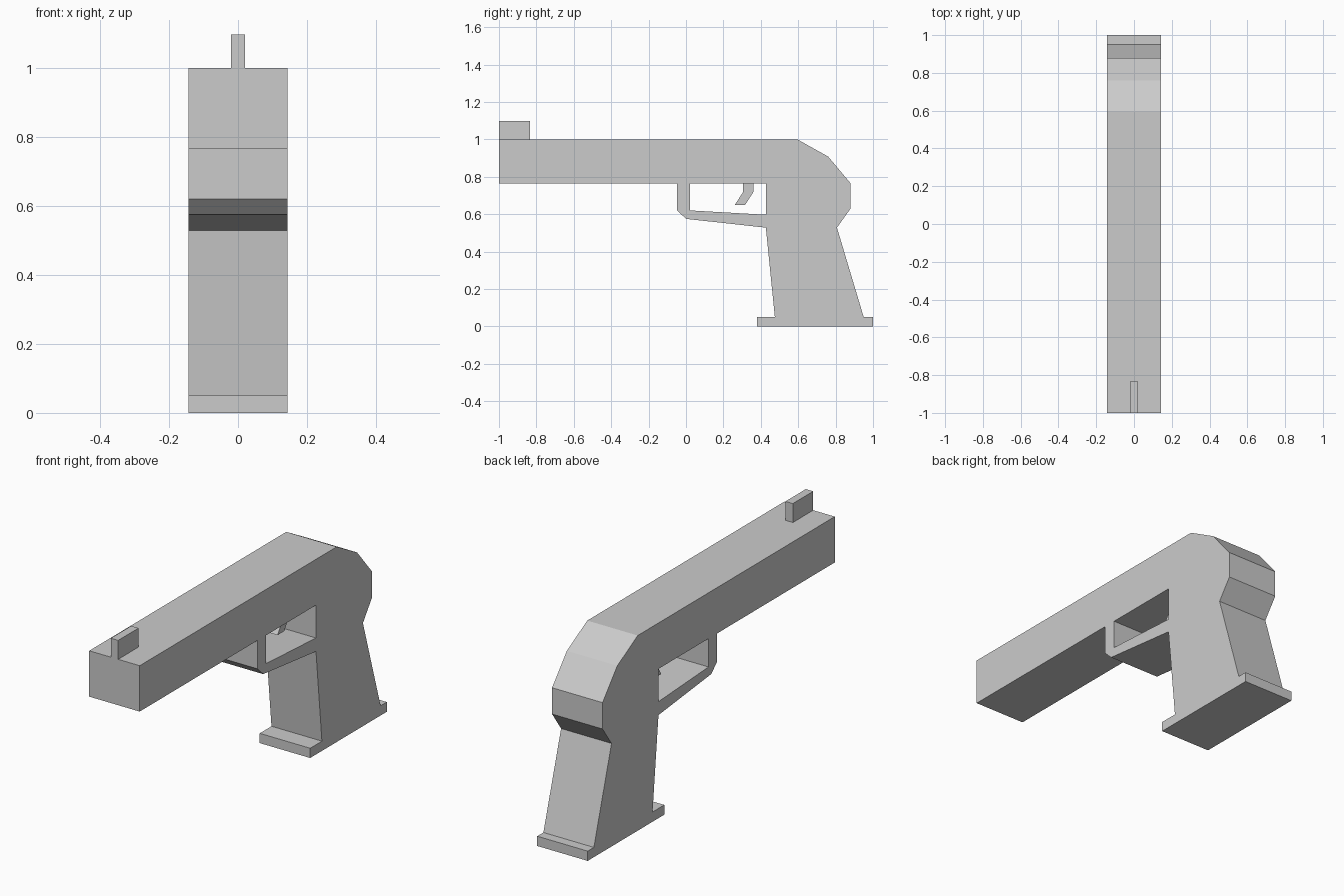
import bpy
import bmesh
from math import radians

if "Cube" in bpy.data.objects:
    bpy.data.objects.remove(bpy.data.objects["Cube"])


def extrude_profile(name, loops, half_width):
    """Fill side-view (y, z) loops (inner loops become holes), extruded along x."""
    curve = bpy.data.curves.new(name, 'CURVE')
    curve.dimensions = '2D'
    curve.fill_mode = 'BOTH'
    curve.extrude = half_width
    for loop in loops:
        spline = curve.splines.new('POLY')
        spline.points.add(len(loop) - 1)
        for point, (y, z) in zip(spline.points, loop):
            point.co = (y, z, 0, 1)
        spline.use_cyclic_u = True
        spline.use_smooth = False
    obj = bpy.data.objects.new(name, curve)
    obj.rotation_euler = (radians(90), 0, radians(90))
    bpy.context.collection.objects.link(obj)

    # Turn into a welded, flat-shaded mesh
    bpy.ops.object.select_all(action='DESELECT')
    obj.select_set(True)
    bpy.context.view_layer.objects.active = obj
    bpy.ops.object.convert(target='MESH')
    obj = bpy.context.object
    bm = bmesh.new()
    bm.from_mesh(obj.data)
    bmesh.ops.remove_doubles(bm, verts=bm.verts, dist=0.0005)
    bmesh.ops.recalc_face_normals(bm, faces=bm.faces)
    for face in bm.faces:
        face.smooth = False
    bm.to_mesh(obj.data)
    bm.free()
    return obj


# Body: barrel block, rounded back, grip, base plate and guard in one outline
outline = [
    (-1, 1), (0.595, 1), (0.76, 0.908), (0.88, 0.765), (0.88, 0.63),
    (0.807, 0.528), (0.95, 0.05), (1, 0.05), (1, 0),
    (0.38, 0), (0.38, 0.05), (0.475, 0.05), (0.427, 0.528),
    (0, 0.575), (-0.047, 0.62), (-0.047, 0.765), (-1, 0.765),
]
guard_opening = [(0.022, 0.765), (0.022, 0.62), (0.427, 0.597), (0.427, 0.765)]
extrude_profile("body", [outline, guard_opening], 0.143)

# Bent trigger hanging in the opening
trigger = [(0.305, 0.767), (0.305, 0.718), (0.26, 0.648),
           (0.315, 0.648), (0.36, 0.718), (0.36, 0.767)]
extrude_profile("trigger", [trigger], 0.042)

# Front sight fin
sight = [(-1, 0.998), (-0.835, 0.998), (-0.835, 1.097), (-1, 1.097)]
extrude_profile("front_sight", [sight], 0.021)
